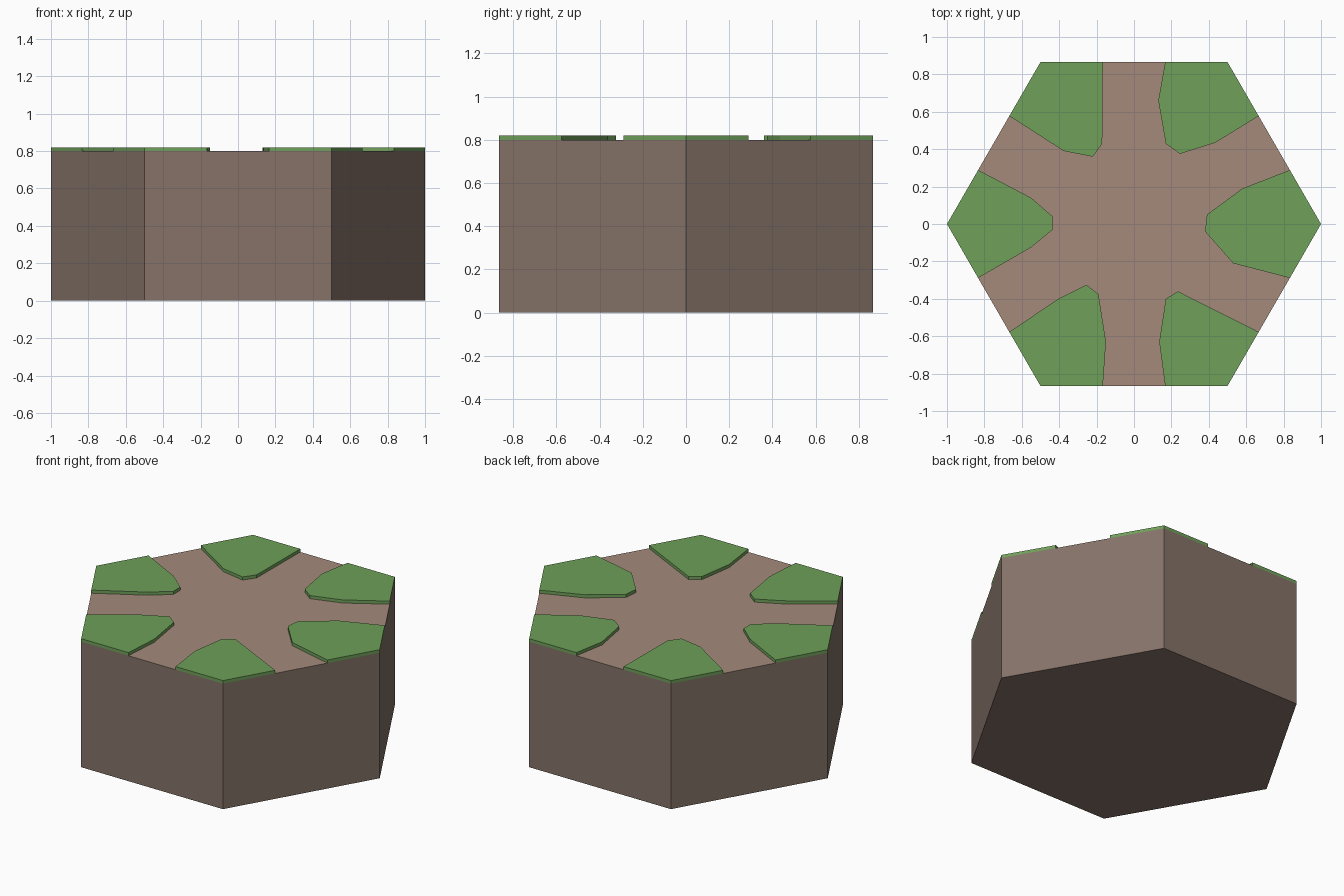
import bpy, bmesh
from math import cos, sin, pi
from mathutils import Vector

if "Cube" in bpy.data.objects:
    bpy.data.objects.remove(bpy.data.objects["Cube"])

BASE_TOP, GRASS_TOP = 0.80, 0.82
CORNERS = [Vector((cos(k * pi / 3), sin(k * pi / 3))) for k in range(6)]


def material(name, rgb):
    m = bpy.data.materials.new(name)
    m.diffuse_color = (*rgb, 1)
    m.use_nodes = True
    m.node_tree.nodes["Principled BSDF"].inputs["Base Color"].default_value = m.diffuse_color
    return m


def prism(name, outline, z0, z1, side, top=None):
    """Extrude a counter-clockwise outline from z0 to z1."""
    bm = bmesh.new()
    low = [bm.verts.new((x, y, z0)) for x, y in outline]
    high = [bm.verts.new((x, y, z1)) for x, y in outline]
    bm.faces.new(low[::-1])
    cap = bm.faces.new(high)
    n = len(outline)
    for i in range(n):
        j = (i + 1) % n
        bm.faces.new((low[i], low[j], high[j], high[i]))
    mesh = bpy.data.meshes.new(name)
    mesh.materials.append(side)
    if top:
        mesh.materials.append(top)
        cap.material_index = 1
    bm.to_mesh(mesh)
    bm.free()
    obj = bpy.data.objects.new(name, mesh)
    bpy.context.collection.objects.link(obj)
    return obj


dirt = material("dirt", (0.376, 0.254, 0.198))
dark_dirt = material("dark_dirt", (0.238, 0.171, 0.141))
grass = material("grass", (0.159, 0.351, 0.102))

# Hexagonal earth block with a lighter path surface on top
prism("earth_block", CORNERS, 0, BASE_TOP, dark_dirt, dirt)

# Grass patches: irregular inner edge of each corner, counter-clockwise
inner_edges = [
    [(0.58, 0.19), (0.39, 0.05), (0.38, -0.04), (0.53, -0.21)],
    [(0.13, 0.66), (0.17, 0.43), (0.245, 0.375), (0.435, 0.435)],
    [(-0.375, 0.39), (-0.22, 0.36), (-0.17, 0.43)],
    [(-0.55, -0.125), (-0.435, -0.03), (-0.435, 0.04), (-0.55, 0.14)],
    [(-0.15, -0.63), (-0.19, -0.375), (-0.255, -0.325), (-0.405, -0.40)],
    [(0.235, -0.36), (0.17, -0.40), (0.135, -0.63)],
]
for k, inner in enumerate(inner_edges):
    c = CORNERS[k]
    before = c.lerp(CORNERS[k - 1], 1 / 3)
    after = c.lerp(CORNERS[(k + 1) % 6], 1 / 3)
    prism(f"grass_patch_{k + 1}", [before, c, after] + inner,
          BASE_TOP, GRASS_TOP, grass)
